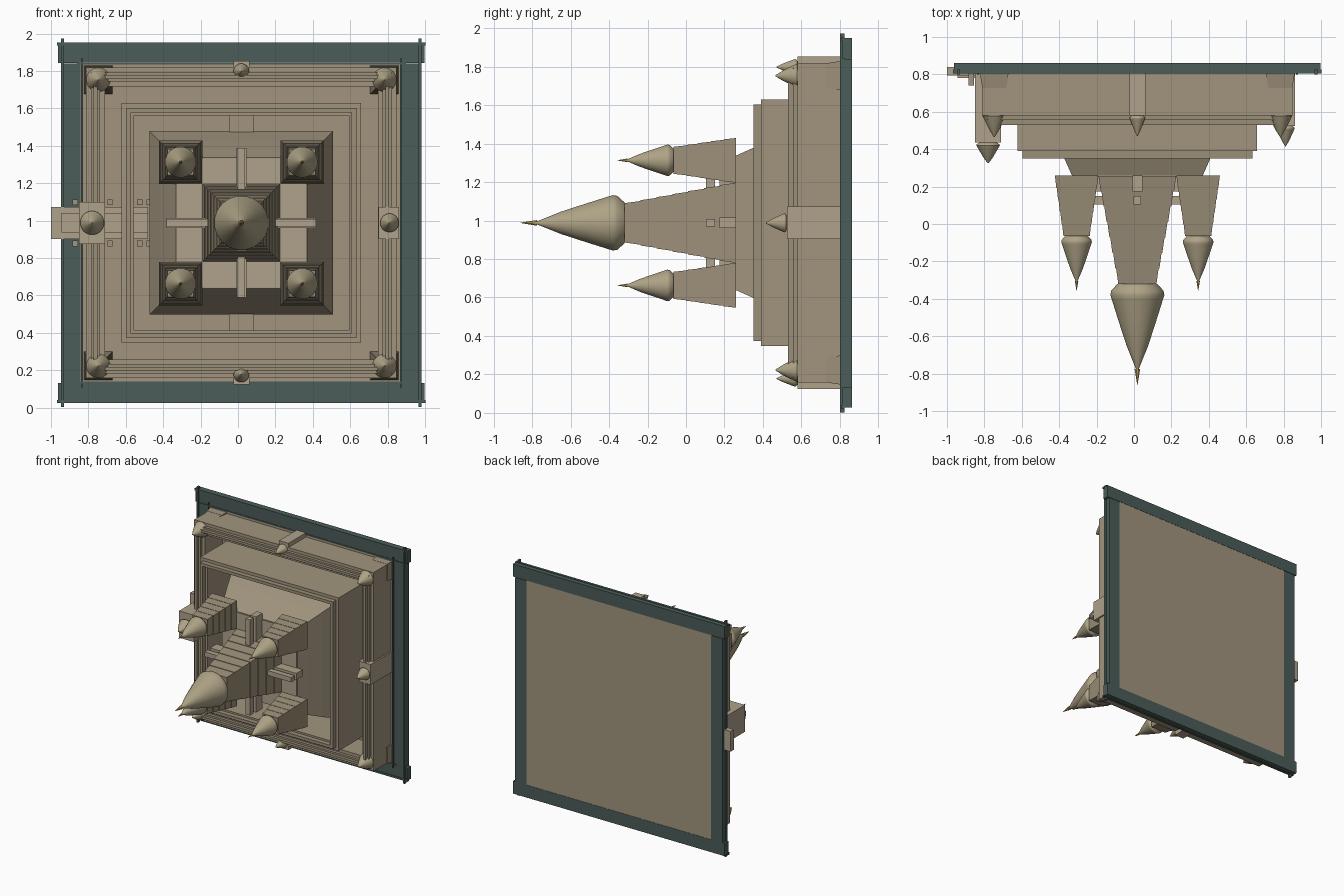
import bpy, bmesh, math
from mathutils import Matrix

if "Cube" in bpy.data.objects:
    bpy.data.objects.remove(bpy.data.objects["Cube"])

CX, CZ = 0.018, 0.988          # plan centre of the temple, whose "up" is -y

def material(name, col):
    m = bpy.data.materials.new(name)
    m.diffuse_color = (*col, 1)
    m.use_nodes = True
    m.node_tree.nodes["Principled BSDF"].inputs["Base Color"].default_value = m.diffuse_color
    return m

STONE = material("sandstone", (0.36, 0.30, 0.21))
ROOF = material("weathered_roof", (0.33, 0.275, 0.19))
PALE = material("pale_stone", (0.43, 0.36, 0.26))
BUD = material("bud_stone", (0.43, 0.37, 0.24))
WATER = material("moat_water", (0.07, 0.11, 0.10))
GOLD = material("finial_gold", (0.60, 0.42, 0.12))

def finish(name, bm, mat, smooth=False):
    bmesh.ops.recalc_face_normals(bm, faces=bm.faces)
    me = bpy.data.meshes.new(name)
    bm.to_mesh(me)
    bm.free()
    me.materials.append(mat)
    ob = bpy.data.objects.new(name, me)
    bpy.context.collection.objects.link(ob)
    if smooth:
        bpy.context.view_layer.objects.active = ob
        ob.select_set(True)
        bpy.ops.object.shade_smooth_by_angle(angle=math.radians(40))
        ob.select_set(False)
    return ob

def box(name, x, y, z, mat=STONE):
    bm = bmesh.new()
    bmesh.ops.create_cube(bm, size=1)
    for v in bm.verts:
        v.co = [a + (b - a) * (c + 0.5) for (a, b), c in zip((x, y, z), v.co)]
    return finish(name, bm, mat)

def loft(name, x, z, profile, sides, mat, smooth=False):
    """Stack of rings (half width, y); 4 sides gives square rings."""
    bm = bmesh.new()
    k = math.sqrt(2) if sides == 4 else 1
    rings = []
    for r, y in profile:
        rings.append([bm.verts.new((x + k * r * math.cos(a), y, z + k * r * math.sin(a)))
                      for a in ((i + 0.5) * math.tau / sides for i in range(sides))])
    for a, b in zip(rings, rings[1:]):
        for i in range(sides):
            j = (i + 1) % sides
            bm.faces.new((a[i], a[j], b[j], b[i]))
    bm.faces.new(rings[0])
    bm.faces.new(rings[-1])
    return finish(name, bm, mat, smooth)

def ring(name, outer, inner, y, mat=STONE):
    """Square gallery ring made as one closed mesh."""
    bm = bmesh.new()
    loops = []
    for h, yy in ((outer, y[0]), (outer, y[1]), (inner, y[1]), (inner, y[0])):
        loops.append([bm.verts.new((CX + h * sx, yy, CZ + h * sz))
                      for sx, sz in ((-1, -1), (1, -1), (1, 1), (-1, 1))])
    for n in range(4):
        a, b = loops[n], loops[(n + 1) % 4]
        for i in range(4):
            j = (i + 1) % 4
            bm.faces.new((a[i], a[j], b[j], b[i]))
    return finish(name, bm, mat)

def bud(name, x, z, r, y0, y1):
    d = y0 - y1
    prof = [(.74, 0), (.97, .08), (1, .13), (.95, .18), (.70, .43), (.40, .72), (.04, 1)]
    return loft(name, x, z, [(r * a, y0 - d * t) for a, t in prof], 20, BUD, True)

def tower(name, x, z, h0, h1, y0, y1, tiers):
    prof = []
    for i in range(tiers):                       # slightly stepped tiers
        for t, e in ((i, 0), (i + 1, .004)):
            f = t / tiers
            prof.append((h0 + (h1 - h0) * f + e * h0 / .2, y0 + (y1 - y0) * f))
    return loft(name, x, z, prof, 4, ROOF)

# base plate, moat and its thin banks
box("base_plate", (CX - .86, CX + .86), (.81, .86), (CZ - .86, CZ + .86))
for s in (-1, 1):
    n = "_low" if s < 0 else "_high"
    box("moat_side" + n, sorted((CX + s * .855, CX + s * .96)), (.81, .862), (.13, 1.84), WATER)
    box("moat_end" + n, (CX - .98, CX + .98), (.81, .862), sorted((CZ + s * .855, CZ + s * .96)), WATER)
    for d, w, half in ((.956, .008, .985), (.853, .005, .88)):
        c = CX + s * d
        box("bank_side" + n, (c - w, c + w), (.80, .825), (CZ - half, CZ + half), WATER)
        c = CZ + s * d
        box("bank_end" + n, (CX - half, CX + half), (.805, .825), (c - w, c + w), WATER)

# outer and second gallery: walls with stepped roofs
ring("outer_gallery_wall", .83, .73, (.81, .58))
ring("outer_gallery_roof", .805, .755, (.58, .555), ROOF)
ring("outer_gallery_ridge", .79, .77, (.555, .53), ROOF)
ring("second_gallery_wall", .64, .575, (.81, .39))
ring("second_gallery_roof", .615, .59, (.39, .35), ROOF)

# central pyramid with stairs
loft("pyramid", CX, CZ, [(.49, .81), (.49, .60), (.44, .47), (.39, .35), (.35, .26)], 4, STONE)
for s in (-1, 1):
    box("pyramid_stair", (CX - .065, CX + .065), (.59, .81), sorted((CZ + s * .48, CZ + s * .575)))

# five main towers with buds and finials
tower("central_tower", CX, CZ, .208, .098, .26, -.32, 7)
bud("central_bud", CX, CZ, .146, -.32, -.78)
loft("central_finial", CX, CZ, [(.016, -.775), (.001, -.86)], 8, GOLD)
for sx in (-1, 1):
    for sz in (-1, 1):
        x, z = CX + sx * .325, CZ + sz * .325
        tower("inner_tower", x, z, .116, .068, .26, -.065, 5)
        bud("inner_bud", x, z, .083, -.065, -.31)
        loft("inner_finial", x, z, [(.01, -.305), (.001, -.355)], 8, GOLD)
        x, z = CX + sx * .765, CZ + sz * .765
        tower("outer_tower", x, z, .076, .045, .81, .595, 4)
        bud("outer_bud", x, z, .064, .595, .465)

# covered walks linking the towers
for s in (-1, 1):
    for y, w in (((.175, .26), .027), ((.105, .15), .02)):
        box("walk_vertical", (CX - w, CX + w), y, sorted((CZ + s * .18, CZ + s * .40)), PALE)
        box("walk_across", sorted((CX + s * .18, CX + s * .40)), y, (CZ - w, CZ + w), PALE)
    # light paving on the pyramid top
    box("paving_end", (CX - .21, CX + .21), (.255, .265), sorted((CZ + s * .2, CZ + s * .345)), PALE)
    box("paving_side", sorted((CX + s * .2, CX + s * .345)), (.255, .265), (CZ - .21, CZ + .21), PALE)

# gate pavilions on the four sides
for s in (-1, 1):
    box("gate_end", (CX - .043, CX + .043), (.58, .81), sorted((CZ + s * .785, CZ + s * .865)), PALE)
    bud("gate_end_bud", CX, CZ + s * .81, .042, .58, .47)
box("gate_right", (.75, .86), (.525, .81), (CZ - .085, CZ + .085), PALE)
bud("gate_right_bud", .81, CZ, .05, .525, .415)
box("main_gate", (-.85, -.71), (.435, .81), (CZ - .112, CZ + .112), PALE)
bud("main_gate_bud", -.78, CZ, .064, .435, .325)

# causeway, its raised path and marker posts
box("causeway", (-1.0, -.48), (.795, .84), (CZ - .085, CZ + .085), PALE)
box("causeway_path", (-.945, -.48), (.78, .80), (CZ - .052, CZ + .052), PALE)
for x in (-.87, -.685, -.525, -.475):
    for s in (-1, 1):
        z = CZ + s * .11
        box("causeway_post", (x - .014, x + .014), (.74, .81), (z - .015, z + .015))
